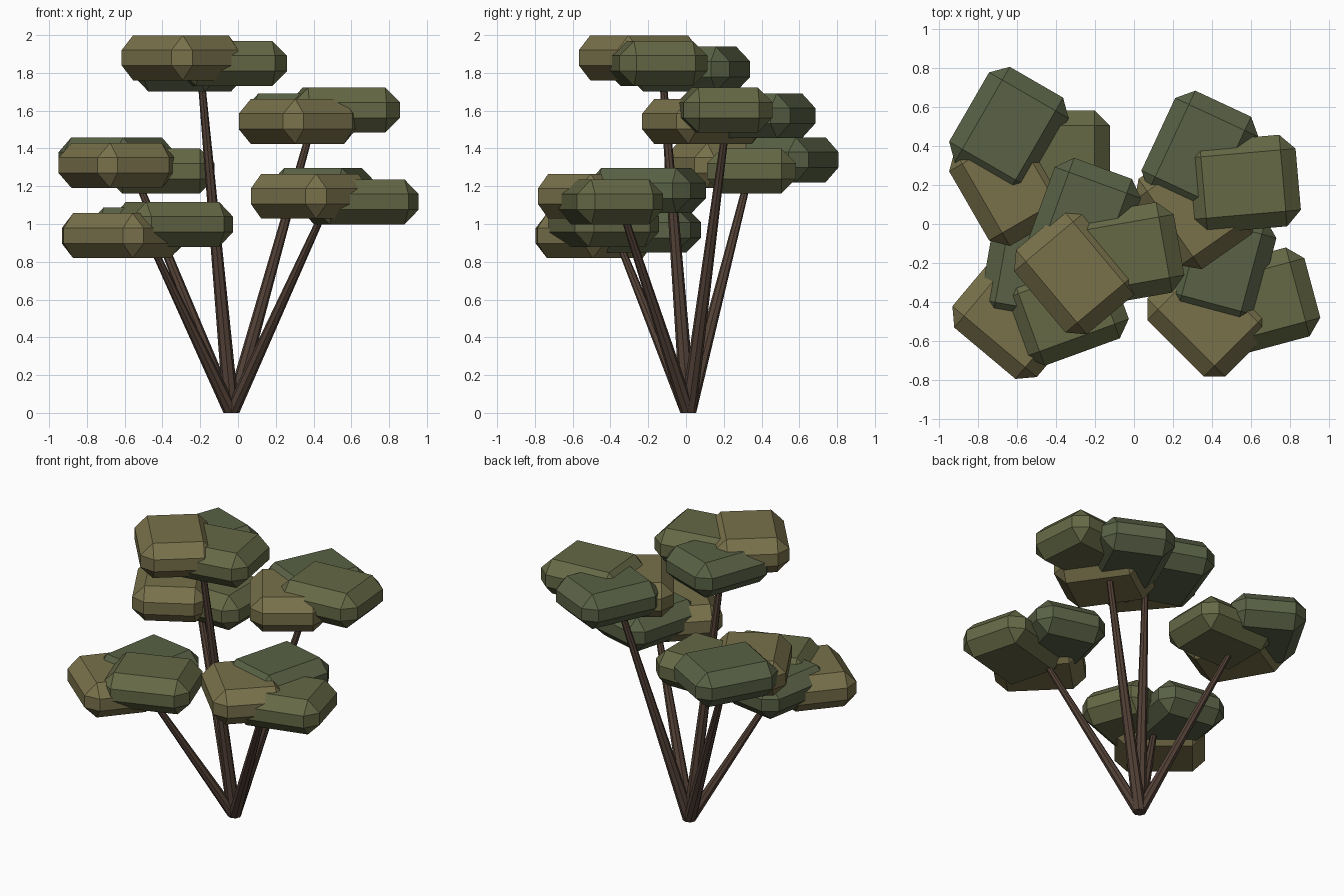
import bpy, bmesh
from math import radians, cos, sin, pi
from mathutils import Matrix, Vector

if "Cube" in bpy.data.objects:
    bpy.data.objects.remove(bpy.data.objects["Cube"])


def material(name, rgb):
    m = bpy.data.materials.new(name)
    m.diffuse_color = (*rgb, 1)
    m.use_nodes = True
    m.node_tree.nodes["Principled BSDF"].inputs["Base Color"].default_value = m.diffuse_color
    return m


BARK = material("bark", (0.085, 0.052, 0.037))
LEAVES = [material("leaf_olive", (0.13, 0.14, 0.06)),
          material("leaf_dark", (0.10, 0.12, 0.06)),
          material("leaf_brown", (0.19, 0.165, 0.07))]


def add_object(name, bm, mat):
    bmesh.ops.recalc_face_normals(bm, faces=bm.faces)
    me = bpy.data.meshes.new(name)
    bm.to_mesh(me)
    bm.free()
    me.materials.append(mat)
    ob = bpy.data.objects.new(name, me)
    bpy.context.collection.objects.link(ob)
    return ob


# Foliage pad: chamfered box
def pad(name, centre, angle, mat):
    bm = bmesh.new()
    bmesh.ops.create_cube(bm, size=1)
    bmesh.ops.scale(bm, vec=(0.566, 0.472, 0.238), verts=bm.verts)
    bmesh.ops.bevel(bm, geom=bm.edges[:], offset=0.078, segments=1,
                    affect='EDGES', profile=0.5)
    ob = add_object(name, bm, mat)
    ob.matrix_world = Matrix.Translation(centre) @ Matrix.Rotation(angle, 4, 'Z')


# Stem: tapered, with level ends so the foot sits flat on the ground
def stem(name, foot, tip, r0, r1, sides=8):
    bm = bmesh.new()
    rings = []
    for c, r in ((foot, r0), (tip, r1)):
        rings.append([bm.verts.new((c.x + r * cos(2 * pi * i / sides),
                                    c.y + r * sin(2 * pi * i / sides), c.z))
                      for i in range(sides)])
    lo, hi = rings
    for i in range(sides):
        j = (i + 1) % sides
        bm.faces.new((lo[i], lo[j], hi[j], hi[i]))
    bm.faces.new(lo)
    bm.faces.new(hi)
    add_object(name, bm, BARK)


# Five stems, each carrying three pads spread around its tip
CLUSTERS = [(-0.564, 0.347, 1.31), (0.405, 0.219, 1.573), (-0.202, -0.128, 1.85),
            (0.491, -0.361, 1.147), (-0.494, -0.382, 0.968)]
FOOT = Vector((-0.035, 0.012, 0))

for c, pos in enumerate(CLUSTERS):
    tip = Vector(pos)
    stem(f"stem_{c + 1}", FOOT, tip, 0.042, 0.018)
    turn = radians(5 * c)
    for k, mat in enumerate(LEAVES):
        a = radians(120 * k) - turn
        step = (2 * c + 2 * k) % 3 - 1
        centre = tip + Vector((0.157 * cos(a), 0.157 * sin(a), 0.03 * step))
        pad(f"foliage_{c + 1}_{k + 1}", centre, radians(60 * k) + turn, mat)
